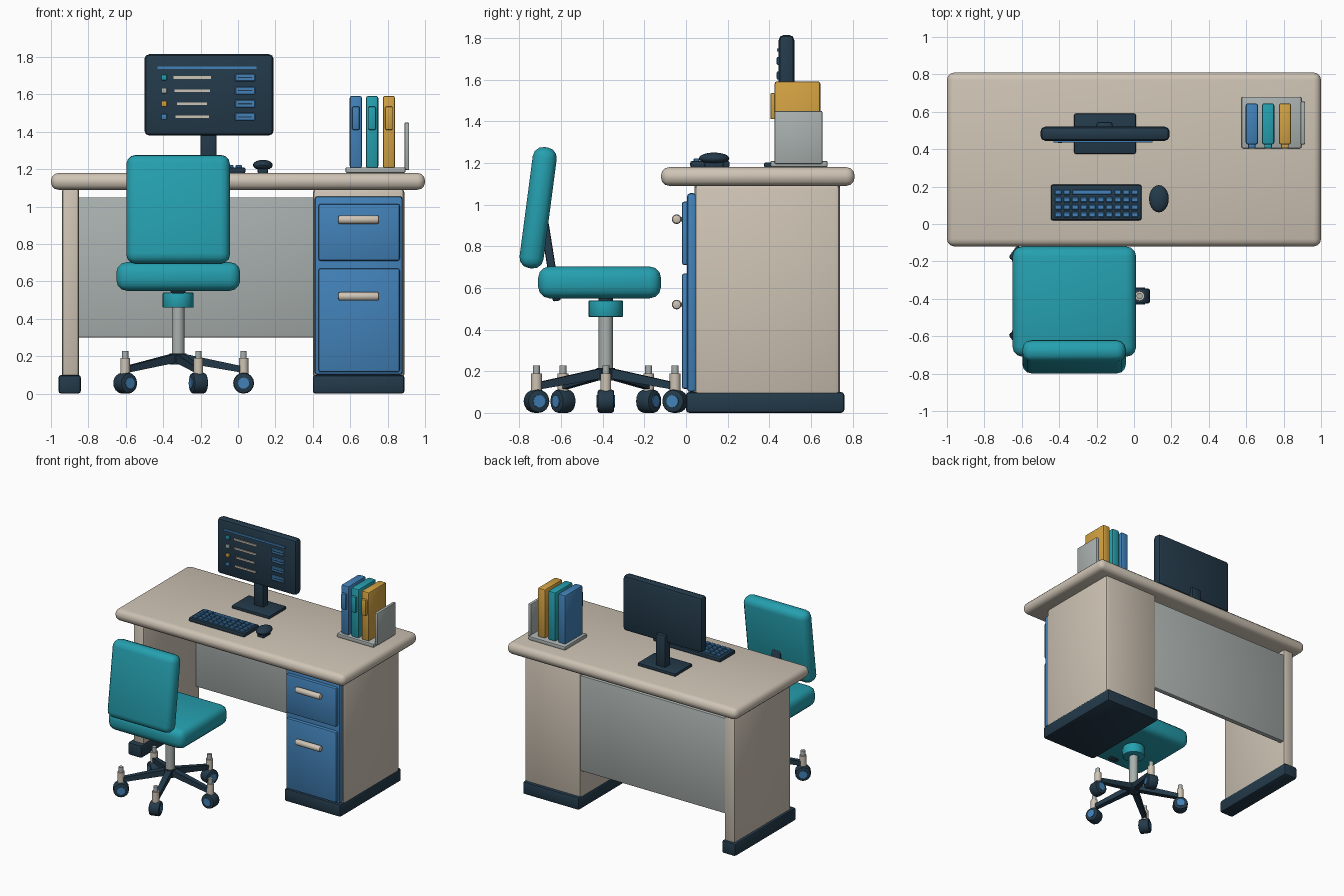
import bpy, bmesh, math
from mathutils import Matrix, Vector

if "Cube" in bpy.data.objects:
    bpy.data.objects.remove(bpy.data.objects["Cube"])


def material(name, r, g, b):
    m = bpy.data.materials.new(name)
    m.diffuse_color = (r, g, b, 1)
    m.use_nodes = True
    m.node_tree.nodes["Principled BSDF"].inputs["Base Color"].default_value = m.diffuse_color
    return m


BEIGE = material("beige", 0.62, 0.55, 0.46)
GREY = material("grey", 0.40, 0.44, 0.43)
DARK = material("dark navy", 0.017, 0.042, 0.068)
BLUE = material("blue", 0.054, 0.22, 0.48)
TEAL = material("teal", 0.0185, 0.35, 0.43)
GOLD = material("gold", 0.65, 0.36, 0.055)


def finish(bm, name, mat, smooth=True):
    me = bpy.data.meshes.new(name)
    bmesh.ops.recalc_face_normals(bm, faces=bm.faces)
    bm.to_mesh(me)
    bm.free()
    me.materials.append(mat)
    if smooth:
        me.shade_smooth()
        me.set_sharp_from_angle(angle=math.radians(32))
    ob = bpy.data.objects.new(name, me)
    bpy.context.collection.objects.link(ob)
    return ob


def box(name, mat, x, y, z, bevel=0.0, seg=2, tilt=0.0):
    """Bevelled box from (min, max) ranges, tilted about its own x axis."""
    bm = bmesh.new()
    bmesh.ops.create_cube(bm, size=1)
    bmesh.ops.scale(bm, vec=(x[1] - x[0], y[1] - y[0], z[1] - z[0]), verts=bm.verts)
    if bevel:
        bmesh.ops.bevel(bm, geom=bm.edges[:], offset=bevel, segments=seg,
                        profile=0.5, affect='EDGES')
    mid = Vector((sum(x) / 2, sum(y) / 2, sum(z) / 2))
    bmesh.ops.transform(bm, verts=bm.verts,
                        matrix=Matrix.Translation(mid) @ Matrix.Rotation(tilt, 4, 'X'))
    return finish(bm, name, mat)


def rod(name, mat, a, b, r1, r2=None, sides=16, bevel=0.0, roll=0.0):
    """Cylinder or cone running from point a to point b."""
    a, b = Vector(a), Vector(b)
    bm = bmesh.new()
    bmesh.ops.create_cone(bm, cap_ends=True, segments=sides, radius1=r1,
                          radius2=r1 if r2 is None else r2, depth=(b - a).length)
    if bevel:
        rims = [e for e in bm.edges if any(len(f.verts) > 4 for f in e.link_faces)]
        bmesh.ops.bevel(bm, geom=rims, offset=bevel, segments=2, profile=0.5, affect='EDGES')
    rot = (b - a).to_track_quat('Z', 'Y').to_matrix().to_4x4()
    bmesh.ops.transform(bm, verts=bm.verts, matrix=Matrix.Translation((a + b) / 2) @ rot
                        @ Matrix.Rotation(roll, 4, 'Z'))
    return finish(bm, name, mat)


# Desk
box("desk_top", BEIGE, (-1, 1), (-0.12, 0.81), (1.09, 1.18), 0.04, 3)
box("side_panel", BEIGE, (-0.94, -0.85), (0.04, 0.74), (0.08, 1.10), 0.015)
box("side_panel_foot", DARK, (-0.96, -0.84), (0.0, 0.76), (0, 0.1), 0.015)
box("modesty_panel", GREY, (-0.87, 0.42), (0.69, 0.73), (0.30, 1.05), 0.008)
box("pedestal", BEIGE, (0.40, 0.89), (0.04, 0.74), (0.08, 1.10), 0.025)
box("pedestal_foot", DARK, (0.40, 0.89), (0.0, 0.76), (0, 0.1), 0.015)
box("drawer_frame", BLUE, (0.41, 0.88), (0.005, 0.05), (0.10, 1.055), 0.015)
for label, z0, z1, hz in (("upper", 0.71, 1.015, 0.93), ("lower", 0.115, 0.67, 0.52)):
    box(label + "_drawer", BLUE, (0.43, 0.865), (-0.02, 0.02), (z0, z1), 0.012)
    rod(label + "_handle", BEIGE, (0.535, -0.045, hz), (0.755, -0.045, hz), 0.023, bevel=0.012)
    for hx in (0.58, 0.71):
        rod(label + "_handle_post", GREY, (hx, -0.045, hz), (hx, -0.01, hz), 0.01, sides=10)

# Monitor
box("monitor_base", DARK, (-0.32, 0.01), (0.375, 0.59), (1.178, 1.203), 0.008)
box("monitor_neck", DARK, (-0.20, -0.115), (0.475, 0.545), (1.19, 1.45), 0.012)
box("monitor_body", DARK, (-0.5, 0.19), (0.445, 0.52), (1.38, 1.815), 0.025)
box("screen_header", BLUE, (-0.43, 0.10), (0.437, 0.446), (1.735, 1.75))
rows = ((1.69, TEAL, 0.10), (1.62, GREY, 0.095), (1.55, GOLD, 0.08), (1.48, BLUE, 0.09))
for z, mat, half in rows:
    box("screen_icon", mat, (-0.41, -0.38), (0.434, 0.446), (z - 0.015, z + 0.015), 0.005)
    box("screen_line", BEIGE, (-0.245 - half, -0.245 + half), (0.437, 0.446),
        (z - 0.007, z + 0.007))
    box("screen_button", BLUE, (-0.015, 0.09), (0.437, 0.446), (z - 0.02, z + 0.02), 0.003, 1)
    box("screen_button_bar", DARK, (0.0, 0.075), (0.435, 0.438), (z - 0.003, z + 0.003))

# Keyboard
box("keyboard", DARK, (-0.445, 0.04), (0.02, 0.21), (1.178, 1.21), 0.01)
for row in range(4):
    y = 0.05 + row * 0.04
    for col in range(10):
        x = -0.405 + col * 0.0455
        if row == 3 and 2 <= col <= 6:
            continue
        box("key", BLUE, (x - 0.018, x + 0.018), (y - 0.014, y + 0.014), (1.205, 1.222), 0.004, 1)
box("wide_key", BLUE, (-0.33, -0.12), (0.157, 0.183), (1.205, 1.222), 0.004, 1)

# Mouse
bm = bmesh.new()
bmesh.ops.create_uvsphere(bm, u_segments=20, v_segments=12, radius=1)
bmesh.ops.transform(bm, verts=bm.verts, matrix=Matrix.Translation((0.133, 0.135, 1.222))
                    @ Matrix.Diagonal((0.053, 0.073, 0.028, 1)))
for v in bm.verts:
    v.co.z = max(v.co.z, 1.2)
finish(bm, "mouse", DARK)
box("mouse_sole", DARK, (0.105, 0.16), (0.09, 0.18), (1.178, 1.205), 0.005)

# Binders in their rack
box("rack_tray", GREY, (0.575, 0.895), (0.405, 0.68), (1.18, 1.21), 0.007)
box("rack_end", GREY, (0.89, 0.915), (0.425, 0.655), (1.195, 1.45), 0.007)
for x, mat in ((0.63, BLUE), (0.717, TEAL), (0.807, GOLD)):
    box("binder", mat, (x - 0.033, x + 0.033), (0.425, 0.645), (1.205, 1.592), 0.012)
    box("binder_label", mat, (x - 0.02, x + 0.02), (0.405, 0.43), (1.41, 1.535), 0.007)

# Chair seat and back
CX, CY = -0.32, -0.385
box("seat", TEAL, (-0.65, 0.012), (-0.71, -0.12), (0.55, 0.703), 0.055, 3)
box("backrest", TEAL, (-0.597, -0.043), (-0.768, -0.652), (0.692, 1.278), 0.05, 3,
    tilt=math.radians(-7.5))
box("back_bracket", DARK, (CX - 0.04, CX + 0.04), (-0.67, -0.63), (0.535, 0.915), 0.01,
    tilt=math.radians(9))

# Chair column
rod("seat_plate", DARK, (CX, CY, 0.53), (CX, CY, 0.57), 0.035)
rod("column_collar", TEAL, (CX, CY, 0.46), (CX, CY, 0.54), 0.083, sides=24, bevel=0.006)
rod("column", GREY, (CX, CY, 0.17), (CX, CY, 0.47), 0.034)
rod("base_hub", DARK, (CX, CY, 0.155), (CX, CY, 0.215), 0.045)

# Five arms with casters
for i in range(5):
    ang = math.radians(72 * i)
    out = Vector((math.cos(ang), math.sin(ang), 0))
    side = Vector((-out.y, out.x, 0))
    end = Vector((CX, CY, 0)) + out * 0.35
    up = Vector((0, 0, 1))
    rod("base_arm", DARK, (CX, CY, 0.195), end + up * 0.128, 0.034, 0.024, sides=4,
        roll=math.pi / 4)
    rod("caster_stem", BEIGE, end + up * 0.09, end + up * 0.19, 0.026, sides=14)
    rod("caster_cap", GREY, end + up * 0.185, end + up * 0.228, 0.017, sides=14)
    c = end + up * 0.056
    rod("caster_wheel", DARK, c - side * 0.04, c + side * 0.04, 0.056, sides=16, bevel=0.012)
    rod("caster_hub", BLUE, c - side * 0.045, c + side * 0.045, 0.03, sides=12)
